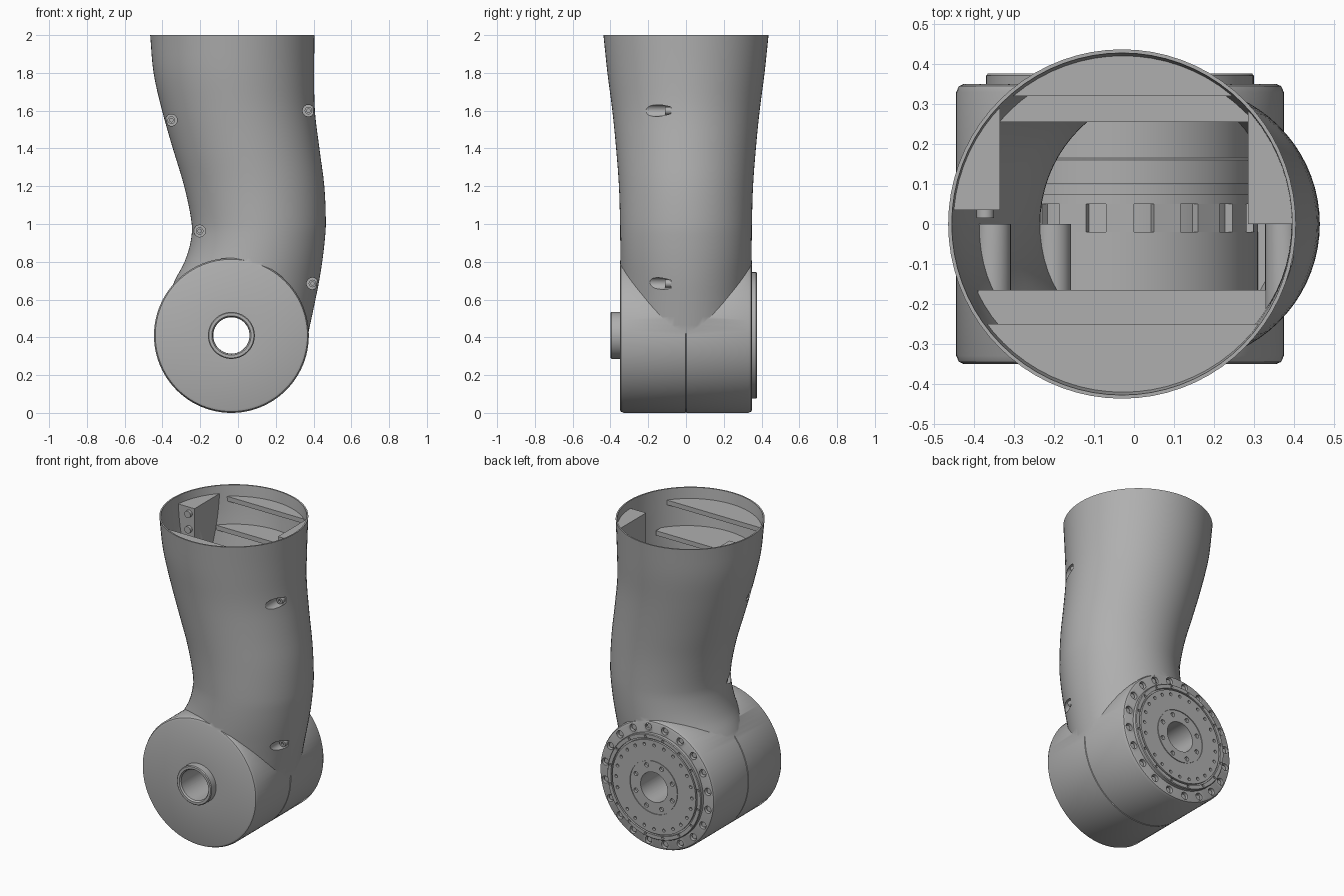
import bpy, bmesh, math
from mathutils import Matrix, Vector

old = bpy.data.objects.get("Cube")
if old:
    bpy.data.objects.remove(old)

grey = bpy.data.materials.new("light_grey")
grey.use_nodes = True
grey.diffuse_color = (0.43, 0.43, 0.43, 1)
grey.node_tree.nodes["Principled BSDF"].inputs["Base Color"].default_value = (0.43, 0.43, 0.43, 1)

CX, CZ = -0.035, 0.41      # joint axis, running along y
TAU = math.tau


def finish(name, bm):
    bmesh.ops.recalc_face_normals(bm, faces=bm.faces)
    mesh = bpy.data.meshes.new(name)
    bm.to_mesh(mesh)
    bm.free()
    mesh.materials.append(grey)
    ob = bpy.data.objects.new(name, mesh)
    bpy.context.collection.objects.link(ob)
    return ob


def activate(ob):
    bpy.ops.object.select_all(action='DESELECT')
    ob.select_set(True)
    bpy.context.view_layer.objects.active = ob


def smooth(ob):
    activate(ob)
    bpy.ops.object.shade_smooth_by_angle(angle=math.radians(32))


def boolean(ob, tool, operation='DIFFERENCE'):
    mod = ob.modifiers.new("cut", 'BOOLEAN')
    mod.operation, mod.solver, mod.object = operation, 'EXACT', tool
    activate(ob)
    bpy.ops.object.modifier_apply(modifier=mod.name)
    bpy.data.objects.remove(tool)


def rods(name, centres, r, y0, y1, seg=24):
    """Cylinders along y at each (x, z) centre."""
    bm = bmesh.new()
    for x, z in centres:
        m = Matrix.Translation((x, (y0 + y1) / 2, z)) @ Matrix.Rotation(math.pi / 2, 4, 'X')
        bmesh.ops.create_cone(bm, cap_ends=True, segments=seg, radius1=r, radius2=r,
                              depth=y1 - y0, matrix=m)
    return finish(name, bm)


def box(name, x, y, z):
    bm = bmesh.new()
    bmesh.ops.create_cube(bm, size=1)
    for v in bm.verts:
        v.co = Vector([a if c < 0 else b for c, (a, b) in zip(v.co, (x, y, z))])
    return finish(name, bm)


def lathe(name, profile, seg=96):
    """Spin a closed (radius, y) outline round the joint axis."""
    bm = bmesh.new()
    rings = [[bm.verts.new((CX + r * math.cos(TAU * i / seg), y, CZ + r * math.sin(TAU * i / seg)))
              for r, y in profile] for i in range(seg)]
    n = len(profile)
    for i in range(seg):
        a, b = rings[i], rings[(i + 1) % seg]
        for j in range(n):
            k = (j + 1) % n
            bm.faces.new((a[j], a[k], b[k], b[j]))
    return finish(name, bm)


def circle(count, r, shift=0.0):
    return [(CX + r * math.cos(TAU * (i + shift) / count),
             CZ + r * math.sin(TAU * (i + shift) / count)) for i in range(count)]


# Limb sections: z, left edge, right edge, half depth
SECTIONS = [(0.42, -0.36, 0.372, 0.343), (0.6, -0.37, 0.41, 0.345), (0.7, -0.335, 0.43, 0.346),
            (0.8, -0.283, 0.446, 0.347), (0.9, -0.252, 0.458, 0.348), (1.0, -0.245, 0.465, 0.349),
            (1.2, -0.285, 0.457, 0.355), (1.4, -0.345, 0.431, 0.37), (1.6, -0.402, 0.407, 0.39),
            (1.8, -0.447, 0.403, 0.416), (2.0, -0.465, 0.405, 0.437)]


def limb(name, inset, extra=0.0, seg=72, steps=4):
    """Loft smooth elliptical sections up the limb."""
    s = [Vector(p) for p in SECTIONS]
    rows = []
    for i in range(len(s) - 1):
        p0, p1, p2, p3 = s[max(i - 1, 0)], s[i], s[i + 1], s[min(i + 2, len(s) - 1)]
        h = p2[0] - p1[0]
        m1 = (p2 - p0) * (h / (p2[0] - p0[0]))
        m2 = (p3 - p1) * (h / (p3[0] - p1[0]))
        for k in range(steps):
            t = k / steps
            rows.append((2*t**3 - 3*t*t + 1) * p1 + (t**3 - 2*t*t + t) * m1
                        + (3*t*t - 2*t**3) * p2 + (t**3 - t*t) * m2)
    rows.append(s[-1])
    if extra:
        rows.append(s[-1] + Vector((extra, 0, 0, 0)))
    bm = bmesh.new()
    rings = []
    for z, left, right, depth in rows:
        c, a, b = (left + right) / 2, (right - left) / 2 - inset, depth - inset
        rings.append([bm.verts.new((c + a * math.cos(TAU * i / seg), b * math.sin(TAU * i / seg), z))
                      for i in range(seg)])
    for lo, hi in zip(rings, rings[1:]):
        for i in range(seg):
            j = (i + 1) % seg
            bm.faces.new((lo[i], lo[j], hi[j], hi[i]))
    bm.faces.new(rings[0])
    bm.faces.new(rings[-1])
    return finish(name, bm)


# Drum with rounded rims, a fine seam round its middle and an open bore
drum = lathe("drum", [(0.097, -0.35), (0.392, -0.35), (0.403, -0.345), (0.41, -0.33),
                      (0.41, -0.003), (0.405, 0), (0.41, 0.003),
                      (0.41, 0.33), (0.403, 0.345), (0.392, 0.35), (0.097, 0.35)])

# Cavity, minus the shelves, side brackets and screw posts left standing in it
SCREWS = [(-0.353, 1.55), (-0.203, 0.963), (0.373, 1.6), (0.394, 0.685)]
core = limb("cavity", 0.009, extra=0.1)
for z in (1.93, 1.76):
    boolean(core, box("shelf", (-0.6, 0.6), (0.255 if z < 1.9 else 0.32, 0.6), (z - 0.03, z)))
    boolean(core, box("shelf", (-0.39, 0.33), (-0.6, -0.165 if z < 1.9 else -0.25), (z - 0.03, z)))
boolean(core, box("low_shelf", (-0.6, 0.6), (0.255, 0.6), (0.8, 1.3)))
boolean(core, box("low_shelf", (-0.6, 0.6), (-0.6, -0.165), (0.8, 1.3)))
boolean(core, box("bracket", (-0.6, -0.335), (0.035, 0.36), (1.55, 1.95)))
boolean(core, box("bracket", (0.285, 0.6), (0.0, 0.3), (1.45, 1.95)))
boolean(core, rods("posts", SCREWS, 0.045, -0.4, 0.0))

# Limb shell, joined to the drum and hollowed
body = limb("arm_body", 0)
boolean(body, drum, 'UNION')
boolean(body, core)
boolean(body, rods("screw_bores", SCREWS, 0.031, -0.6, -0.08, 32))
boolean(body, rods("joint_bore", [(CX, CZ)], 0.097, -0.6, 0.6, 64))
boolean(body, rods("bolt_pockets", circle(20, 0.37, 0.5), 0.023, 0.325, 0.5, 20))
smooth(body)

# Screw heads sunk in the side bores, each with a socket
heads = rods("side_screws", SCREWS, 0.02, -0.11, -0.07, 20)
boolean(heads, rods("sockets", SCREWS, 0.01, -0.2, -0.095, 6))
smooth(heads)
smooth(rods("flange_bolts", circle(20, 0.37, 0.5), 0.016, 0.315, 0.338, 16))
smooth(rods("bracket_screws", [(-0.372, z) for z in (1.91, 1.81, 1.71)], 0.022, 0.015, 0.05, 20))

# Stepped collar on the front
smooth(lathe("front_collar", [(0.097, -0.39), (0.104, -0.40), (0.119, -0.40), (0.124, -0.395),
                              (0.124, -0.34), (0.097, -0.34)]))

# Output flange on the back: groove, raised hub and bolt circles
flange = lathe("back_flange", [(0.096, 0.33), (0.335, 0.33), (0.335, 0.371), (0.331, 0.376),
                               (0.308, 0.376), (0.308, 0.362), (0.298, 0.362), (0.298, 0.376),
                               (0.172, 0.376), (0.172, 0.371), (0.166, 0.371), (0.166, 0.376),
                               (0.096, 0.376)])
boolean(flange, rods("hub_holes", circle(8, 0.14, 0.5), 0.014, 0.36, 0.5, 16))
boolean(flange, rods("ring_holes", circle(24, 0.27), 0.01, 0.36, 0.5, 12))
boolean(flange, rods("rim_holes", circle(16, 0.318, 0.5), 0.008, 0.366, 0.5, 12))
smooth(flange)

# Drive unit seen down the limb, with stepped bands and a toothed ring
smooth(lathe("drive_unit", [(0.097, -0.33), (0.345, -0.33), (0.345, -0.02), (0.325, -0.02),
                            (0.325, 0.05), (0.345, 0.05), (0.345, 0.075), (0.335, 0.075),
                            (0.335, 0.1), (0.345, 0.1), (0.345, 0.16), (0.335, 0.165),
                            (0.335, 0.33), (0.097, 0.33)]))
bm = bmesh.new()
for i in range(18):
    turn = Matrix.Rotation(TAU * i / 18, 4, 'Y')
    m = (Matrix.Translation((CX, 0.015, CZ)) @ turn @ Matrix.Translation((0, 0, 0.325))
         @ Matrix.Diagonal((0.07, 0.07, 0.04, 1)))
    bmesh.ops.create_cube(bm, size=1, matrix=m)
finish("drive_teeth", bm)
